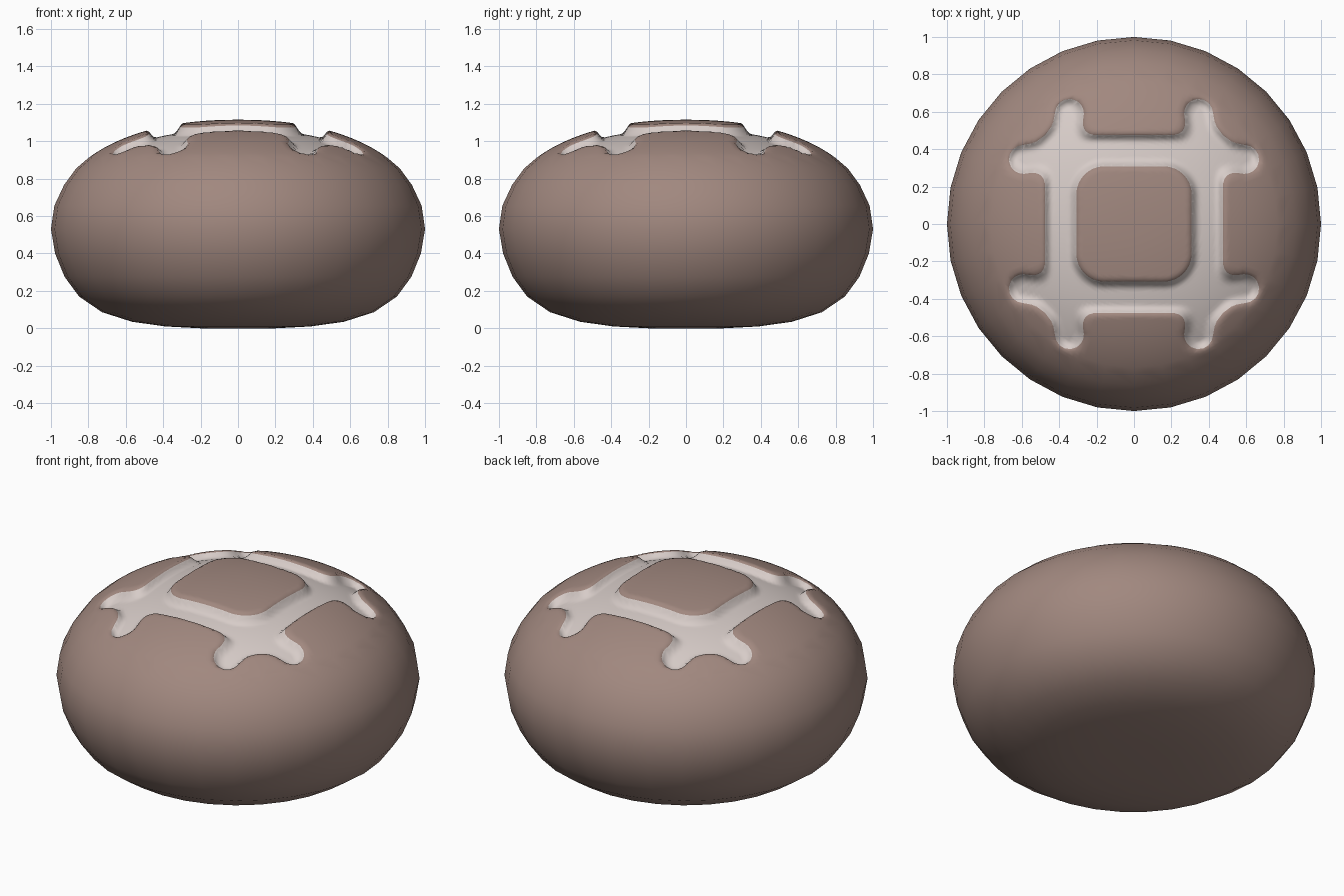
import bpy, bmesh, math

if "Cube" in bpy.data.objects:
    bpy.data.objects.remove(bpy.data.objects["Cube"])

SIDES, SUB = 32, 5
DENSE = SIDES * SUB
RIM = 0.80          # radius where the finely meshed, scored top begins


def material(name, rgb):
    m = bpy.data.materials.new(name)
    lin = [((c / 255 + 0.055) / 1.055) ** 2.4 for c in rgb]
    m.diffuse_color = (*lin, 1)
    m.use_nodes = True
    m.node_tree.nodes["Principled BSDF"].inputs["Base Color"].default_value = m.diffuse_color
    return m


def rounded_box(x, y, half, r):
    dx, dy = abs(x) - half + r, abs(y) - half + r
    return math.hypot(max(dx, 0), max(dy, 0)) + min(max(dx, dy), 0) - r


def capsule(x, y, ax, ay, bx, by, r):
    ux, uy = bx - ax, by - ay
    t = ((x - ax) * ux + (y - ay) * uy) / (ux * ux + uy * uy)
    t = min(max(t, 0), 1)
    return math.hypot(x - ax - t * ux, y - ay - t * uy) - r


def smin(a, b, k):
    h = max(k - abs(a - b), 0) / k
    return min(a, b) - h * h * k / 4


def score(x, y):
    """Signed distance to the crossed score marks (negative inside)."""
    a, b = abs(x), abs(y)
    ring = max(rounded_box(a, b, 0.475, 0.03), -rounded_box(a, b, 0.308, 0.15))
    p = capsule(a, b, 0.375, 0.40, 0.345, 0.592, 0.077)
    q = capsule(b, a, 0.375, 0.40, 0.345, 0.592, 0.077)
    return smin(ring, min(p, q), 0.09)


def dome(x, y, r):
    z = 0.53 + 0.585 * (1 - min(r, 1) ** 2.2) ** (1 / 2.2)
    t = min(max((0.015 - score(x, y)) / 0.05, 0), 1)
    return z - 0.05 * t * t * (3 - 2 * t)


bm = bmesh.new()

# Scored top: fine polar disc
steps = 46
rings = []
for i in range(1, steps + 1):
    r = RIM * i / steps
    w = min(max((r - 0.74) / (RIM - 0.74), 0), 1)   # round blends to 32-sided
    ring = []
    for j in range(DENSE):
        a = 2 * math.pi * j / DENSE
        d = a % (2 * math.pi / SIDES) - math.pi / SIDES
        if j % SUB == 0:
            d = -math.pi / SIDES
        k = 1 + w * (math.cos(math.pi / SIDES) / math.cos(d) - 1)
        ring.append(bm.verts.new((r * k * math.cos(a), r * k * math.sin(a), 0)))
    rings.append(ring)
centre = bm.verts.new((0, 0, 0))
for j in range(DENSE):
    n = (j + 1) % DENSE
    bm.faces.new((centre, rings[0][j], rings[0][n]))
    for lo, hi in zip(rings, rings[1:]):
        bm.faces.new((lo[j], hi[j], hi[n], lo[n]))

# Cut the disc cleanly along the score outline
val = {v: score(v.co.x, v.co.y) for v in bm.verts}
cuts = []
for e in list(bm.edges):
    a, b = e.verts
    if val[a] * val[b] < 0:
        t = val[a] / (val[a] - val[b])
        cuts.append(bmesh.utils.edge_split(e, a, t)[1])
bmesh.ops.connect_verts(bm, verts=cuts)
for f in bm.faces:
    c = f.calc_center_median()
    f.material_index = 1 if score(c.x, c.y) < 0 else 0

# Raise the disc into a dome and sink the score marks
rim = set(rings[-1])
for v in bm.verts:
    r = RIM if v in rim else math.hypot(v.co.x, v.co.y)
    v.co.z = dome(v.co.x, v.co.y, r)
top_z = rings[-1][0].co.z
for j, v in enumerate(rings[-1]):
    v.co.z = top_z

# Loaf sides and underside: coarse 32-sided lathe
profile = [(0.865, 0.855), (0.93, 0.766), (0.982, 0.655), (1, 0.53), (0.978, 0.40),
           (0.927, 0.275), (0.85, 0.17), (0.727, 0.086), (0.567, 0.035),
           (0.39, 0.01), (0.2, 0)]
prev = None
for r, z in profile:
    cur = [bm.verts.new((r * math.cos(2 * math.pi * j / SIDES),
                         r * math.sin(2 * math.pi * j / SIDES), z)) for j in range(SIDES)]
    for j in range(SIDES):
        n = (j + 1) % SIDES
        if prev:
            bm.faces.new((cur[j], cur[n], prev[n], prev[j]))
        else:
            edge = [rings[-1][(j * SUB + k) % DENSE] for k in range(SUB, -1, -1)]
            bm.faces.new([cur[j], cur[n]] + edge)
    prev = cur
bm.faces.new(prev[::-1])

bmesh.ops.recalc_face_normals(bm, faces=bm.faces)
for f in bm.faces:
    f.smooth = True
mesh = bpy.data.meshes.new("bread_loaf")
bm.to_mesh(mesh)
bm.free()
mesh.materials.append(material("crust_brown", (161, 136, 127)))
mesh.materials.append(material("pale_score", (215, 204, 200)))
loaf = bpy.data.objects.new("bread_loaf", mesh)
bpy.context.collection.objects.link(loaf)
